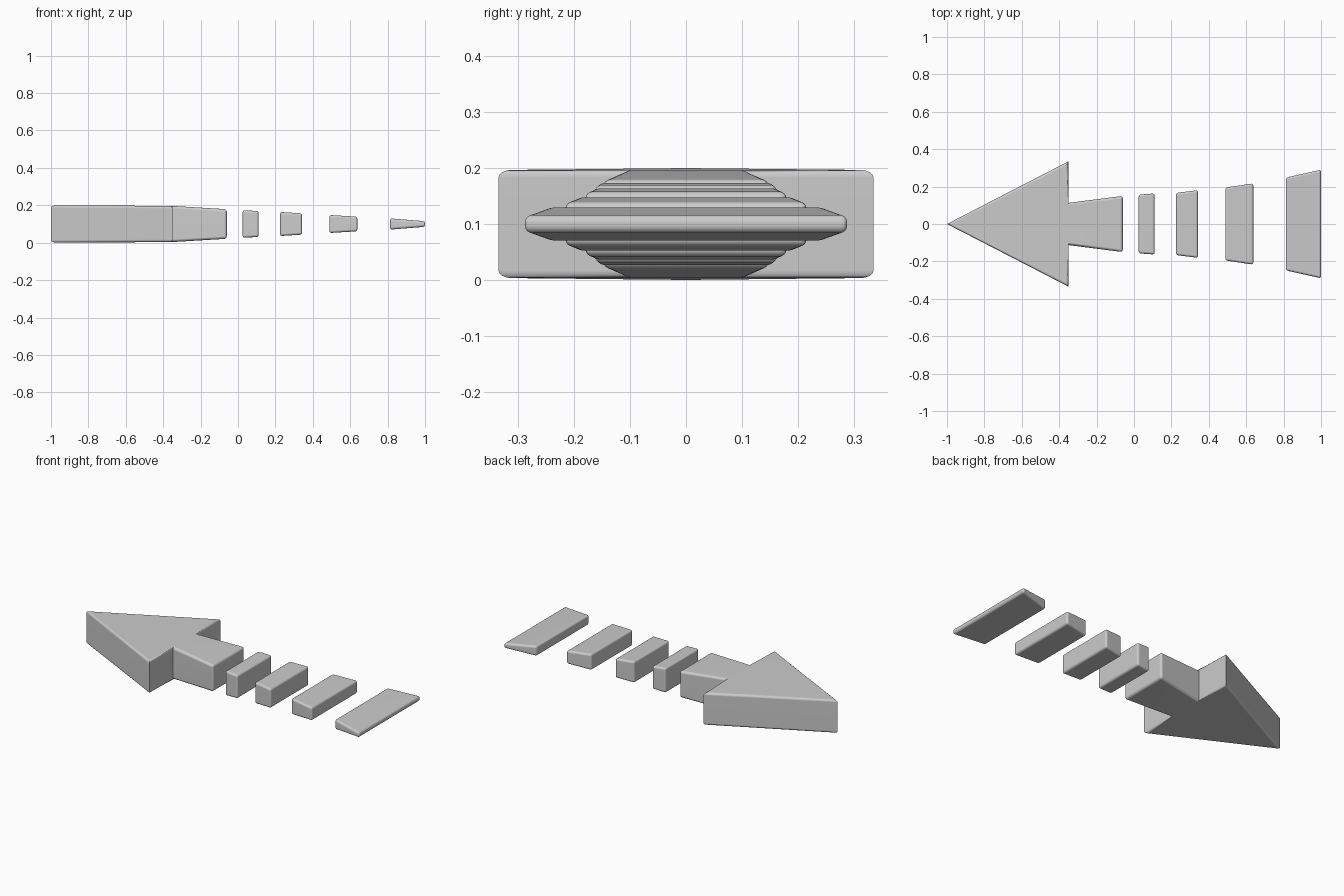
import bpy, bmesh

if "Cube" in bpy.data.objects:
    bpy.data.objects.remove(bpy.data.objects["Cube"])

ZC = 0.1  # every part is symmetric about this height


def make_part(name, outline, faces, radius, sharp=()):
    """outline: (x, y, half thickness); faces: caps; sharp: corners whose upright edge stays crisp."""
    bm = bmesh.new()
    top = [bm.verts.new((x, y, ZC + h)) for x, y, h in outline]
    bot = [bm.verts.new((x, y, ZC - h)) for x, y, h in outline]
    n = len(outline)
    for f in faces:
        bm.faces.new([top[i] for i in f])
        bm.faces.new([bot[i] for i in reversed(f)])
    for i in range(n):
        j = (i + 1) % n
        bm.faces.new((top[j], top[i], bot[i], bot[j]))
    bmesh.ops.recalc_face_normals(bm, faces=bm.faces[:])
    crisp = {frozenset((top[i], bot[i])) for i in sharp}
    edges = [e for e in bm.edges
             if e.calc_face_angle() > 0.5 and frozenset(e.verts) not in crisp]
    bmesh.ops.bevel(bm, geom=edges, offset=radius, offset_type='OFFSET',
                    segments=4, profile=0.5, affect='EDGES', clamp_overlap=True)
    me = bpy.data.meshes.new(name)
    bm.to_mesh(me)
    bm.free()
    ob = bpy.data.objects.new(name, me)
    bpy.context.collection.objects.link(ob)
    bpy.ops.object.select_all(action='DESELECT')
    ob.select_set(True)
    bpy.context.view_layer.objects.active = ob
    bpy.ops.object.shade_smooth_by_angle(angle=0.6)
    wn = ob.modifiers.new("weighted_normals", 'WEIGHTED_NORMAL')
    wn.keep_sharp = True
    return ob


# arrow head with its flaring, thinning shaft
arrow = [(-1.0, 0, 0.1), (-0.35, -0.335, 0.0965), (-0.35, -0.113, 0.0965),
         (-0.06, -0.15, 0.079), (-0.06, 0.15, 0.079),
         (-0.35, 0.113, 0.0965), (-0.35, 0.335, 0.0965)]
make_part("arrow_head", arrow, [(0, 1, 2, 5, 6), (2, 3, 4, 5)], 0.014,
          sharp=(0, 1, 2, 5, 6))

# trailing bars: x start, x end, half widths, half thicknesses
bars = [(0.025, 0.11, 0.157, 0.163, 0.074, 0.069),
        (0.225, 0.342, 0.166, 0.181, 0.064, 0.057),
        (0.488, 0.638, 0.195, 0.217, 0.048, 0.039),
        (0.812, 1.0, 0.248, 0.29, 0.030, 0.015)]
for k, (x0, x1, w0, w1, h0, h1) in enumerate(bars, 1):
    make_part(f"tail_bar_{k}",
              [(x0, -w0, h0), (x1, -w1, h1), (x1, w1, h1), (x0, w0, h0)],
              [(0, 1, 2, 3)], 0.012)
